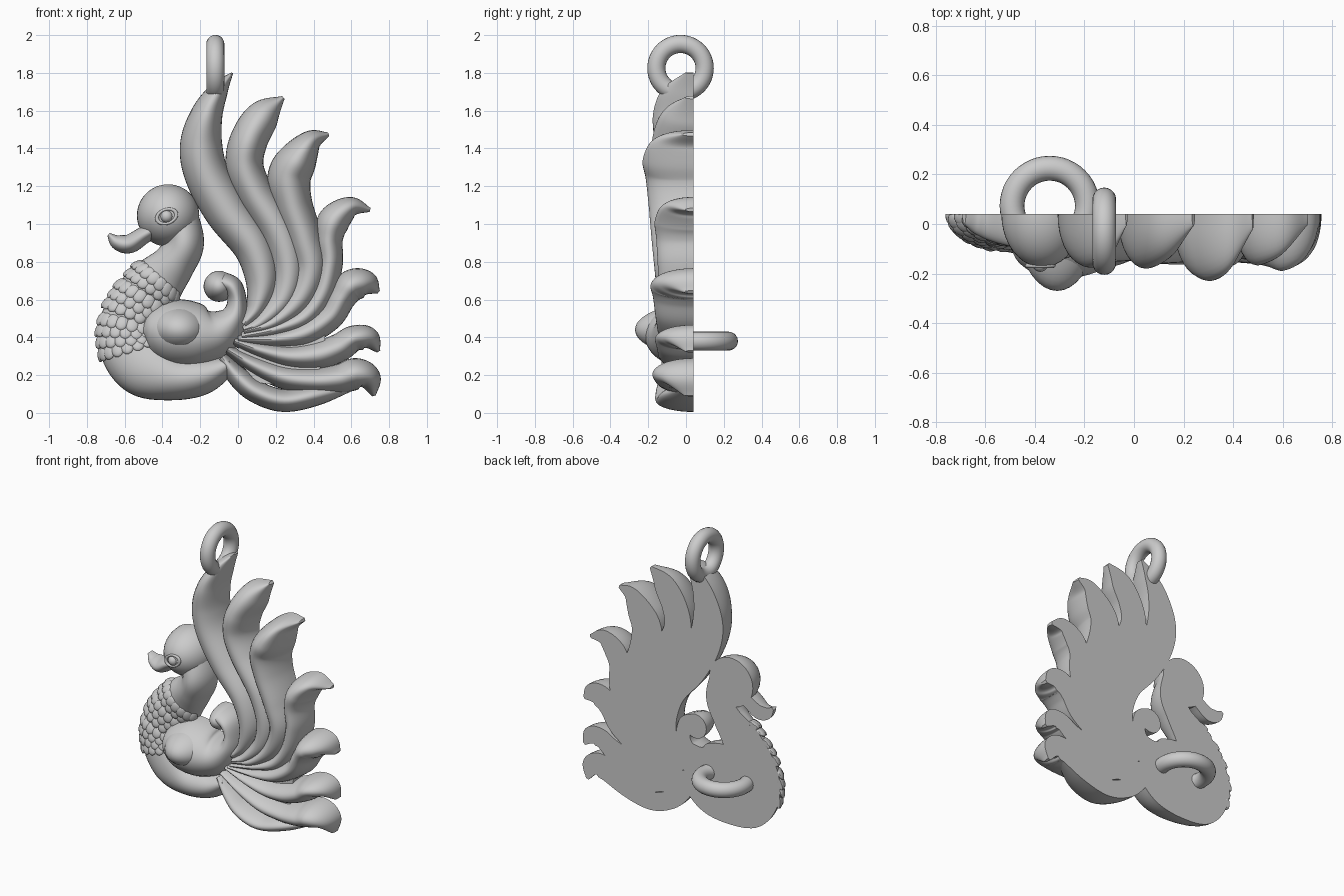
import bpy, bmesh, math
from mathutils import Vector, Matrix

if "Cube" in bpy.data.objects:
    bpy.data.objects.remove(bpy.data.objects["Cube"])

BACK = 0.04          # flat back plane of the pendant
ARC = 18             # segments across each half-round section


def finish(bm, name, angle=40):
    bmesh.ops.recalc_face_normals(bm, faces=bm.faces)
    me = bpy.data.meshes.new(name)
    bm.to_mesh(me)
    bm.free()
    me.shade_smooth()
    me.set_sharp_from_angle(angle=math.radians(angle))
    ob = bpy.data.objects.new(name, me)
    bpy.context.collection.objects.link(ob)
    return ob


def spline(pts, n=8):
    """Catmull-Rom through (x, z, half width, depth) points."""
    p = [Vector(q) for q in pts]
    p = [2 * p[0] - p[1]] + p + [2 * p[-1] - p[-2]]
    out = []
    for i in range(1, len(p) - 2):
        a, b, c, d = p[i - 1:i + 3]
        for k in range(n):
            t = k / n
            out.append(0.5 * (2 * b + (c - a) * t + (2 * a - 5 * b + 4 * c - d) * t * t
                              + (3 * b - a - 3 * c + d) * t ** 3))
    out.append(p[-2])
    return out


def surf(s, i, a):
    """Point on the half-round sweep at sample i, section angle a."""
    t = s[min(i + 1, len(s) - 1)] - s[max(i - 1, 0)]
    t = Vector((t[0], t[1])).normalized()
    x, z, w, d = s[i]
    w, d = max(w, 0.003), max(d, 0.01)
    c = math.cos(a) * w
    return Vector((x - t.y * c, BACK - d * math.sin(a), z + t.x * c))


def sweep(name, pts):
    s = spline(pts)
    bm = bmesh.new()
    rings = [[bm.verts.new(surf(s, i, math.pi * k / ARC)) for k in range(ARC + 1)]
             for i in range(len(s))]
    for r, q in zip(rings, rings[1:]):
        for k in range(ARC + 1):
            j = (k + 1) % (ARC + 1)
            bm.faces.new((r[k], r[j], q[j], q[k]))
    bm.faces.new(rings[0])
    bm.faces.new(rings[-1])
    finish(bm, name)
    return s


def feather(name, peak, pts):
    n = len(pts) - 1
    full = []
    for i, (x, z, w) in enumerate(pts):
        d = peak + (0.16 - peak) * i / n
        full.append((x, z, w, d * (0.2, 0.75)[i] if i < 2 else d))
    sweep(name, full)


def dome(name, x, z, rx, rz, depth, tilt=0):
    """Half ellipsoid sitting on the back plane."""
    bm = bmesh.new()
    m = (Matrix.Translation((x, BACK, z)) @ Matrix.Rotation(tilt, 4, 'Y')
         @ Matrix.Diagonal((rx, depth, rz, 1)))
    bmesh.ops.create_uvsphere(bm, u_segments=40, v_segments=24, radius=1, matrix=m)
    bmesh.ops.bisect_plane(bm, geom=bm.verts[:] + bm.edges[:] + bm.faces[:], dist=1e-5,
                           plane_co=(0, BACK, 0), plane_no=(0, 1, 0), clear_outer=True)
    bmesh.ops.holes_fill(bm, edges=[e for e in bm.edges if e.is_boundary])
    finish(bm, name)


def torus(name, loc, major, minor, rot=(0, 0, 0), scale=(1, 1, 1)):
    bpy.ops.mesh.primitive_torus_add(location=loc, rotation=rot, major_radius=major,
                                     minor_radius=minor, major_segments=48, minor_segments=20)
    ob = bpy.context.object
    ob.name = name
    ob.scale = scale
    ob.data.shade_smooth()


# Tail feathers, tip to root
feather("feather_1", 0.23, [(-.03, 1.80, .005), (-.10, 1.71, .05), (-.165, 1.58, .085), (-.195, 1.42, .112),
        (-.165, 1.26, .117), (-.06, 1.07, .118), (.08, .88, .105), (.13, .71, .092), (.10, .56, .06), (.03, .47, .03)])
feather("feather_2", 0.235, [(.24, 1.67, .01), (.14, 1.58, .085), (.06, 1.45, .1), (.035, 1.31, .1),
        (.09, 1.16, .1), (.22, .95, .105), (.27, .76, .095), (.235, .60, .08), (.12, .48, .05), (.03, .44, .025)])
feather("feather_3", 0.30, [(.48, 1.475, .01), (.39, 1.44, .06), (.315, 1.34, .105), (.27, 1.24, .115),
        (.29, 1.10, .105), (.35, .92, .1), (.385, .76, .095), (.325, .60, .08), (.19, .48, .05), (.03, .43, .025)])
feather("feather_4", 0.22, [(.70, 1.075, .01), (.60, 1.09, .055), (.51, 1.02, .085), (.48, .92, .075),
        (.485, .79, .07), (.445, .63, .068), (.35, .505, .06), (.19, .44, .04), (.02, .405, .025)])
feather("feather_5", 0.255, [(.745, .64, .01), (.685, .68, .07), (.605, .675, .085), (.55, .61, .075),
        (.485, .505, .07), (.35, .42, .065), (.19, .39, .042), (0, .39, .025)])
feather("feather_6", 0.22, [(.745, .325, .01), (.695, .39, .06), (.615, .395, .068), (.535, .345, .075),
        (.42, .305, .075), (.27, .298, .06), (.11, .335, .042), (-.02, .38, .025)])
feather("feather_7", 0.24, [(.72, .09, .01), (.695, .175, .067), (.625, .205, .085), (.535, .18, .078),
        (.405, .17, .07), (.245, .187, .062), (.09, .25, .048), (-.055, .335, .025)])
sweep("feather_8", [(.60, .135, .02, .06), (.42, .095, .055, .17), (.245, .065, .06, .2), (.10, .11, .06, .2),
                    (0, .19, .055, .18), (-.085, .295, .03, .15)])

# Web joining the feathers behind
bm = bmesh.new()
outline = [(-.02, .3), (.1, .16), (.4, .13), (.45, .28), (.47, .5), (.48, .65), (.44, .9), (.3, 1.2),
           (.05, 1.23), (0, 1.1), (.1, .9), (.1, .55)]
f = bm.faces.new([bm.verts.new((x, BACK, z)) for x, z in outline])
ext = bmesh.ops.extrude_face_region(bm, geom=[f], use_keep_orig=True)
bmesh.ops.translate(bm, vec=(0, -0.1, 0), verts=[v for v in ext["geom"] if isinstance(v, bmesh.types.BMVert)])
finish(bm, "tail_web")

# Neck and body in one sweep
body = sweep("neck_and_body", [(-.32, 1.04, .11, .15), (-.285, .90, .105, .18), (-.34, .79, .115, .16),
             (-.45, .66, .155, .12), (-.54, .50, .18, .11), (-.55, .36, .185, .13), (-.47, .25, .18, .16),
             (-.335, .19, .125, .18), (-.18, .20, .10, .18), (-.04, .26, .05, .15)])

# Head, beak and eye
dome("head", -.37, 1.045, .165, .165, .215)
sweep("beak", [(-.685, .945, .01, .04), (-.64, .905, .04, .08), (-.575, .895, .05, .11),
               (-.50, .94, .046, .13), (-.43, .98, .04, .14)])
torus("eye_rim", (-.378, -.168, 1.04), .046, .009, (math.pi / 2, math.radians(-20), 0), (1.15, .8, 1))
bpy.ops.mesh.primitive_uv_sphere_add(segments=20, ring_count=12, radius=.033, location=(-.378, -.16, 1.04))
bpy.context.object.name = "eyeball"
bpy.context.object.data.shade_smooth()

# Wing with raised shoulder and curled tip
sweep("wing", [(-.505, .435, .04, .12), (-.46, .435, .125, .2), (-.36, .425, .178, .255), (-.23, .41, .178, .255),
               (-.11, .425, .135, .22), (-.025, .50, .08, .19), (-.005, .59, .052, .17), (-.03, .665, .055, .17),
               (-.09, .695, .055, .16)])
dome("wing_shoulder", -.31, .44, .17, .135, .31, math.radians(5))
dome("wing_curl", -.10, .67, .082, .082, .17)

# Breast scales in staggered rows over the body sweep
bm = bmesh.new()
for r in range(9):
    i = round(22 + r * 2.3)
    for c in range(9):
        a = math.radians(174 - (c + 0.5 * (r % 2)) * 18)
        p = surf(body, i, a)
        along = (surf(body, i + 1, a) - surf(body, i - 1, a)).normalized()
        across = (surf(body, i, a + .05) - surf(body, i, a - .05)).normalized()
        nor = across.cross(along).normalized()
        if nor.y > 0:
            nor = -nor
        along = (along + 0.3 * nor).normalized()
        nor = (nor - along * nor.dot(along)).normalized()
        m = Matrix((across, along, nor)).transposed().to_4x4()
        m.translation = p
        m = m @ Matrix.Diagonal((.036, .042, .016, 1))
        bmesh.ops.create_uvsphere(bm, u_segments=12, v_segments=8, radius=1, matrix=m)
for v in bm.verts:
    v.co.y = min(v.co.y, BACK)
finish(bm, "breast_scales")

# Hanging rings
torus("top_ring", (-.12, -.029, 1.825), .128, .048, (0, math.pi / 2, 0))
torus("back_ring", (-.34, .073, .38), .152, .05)
